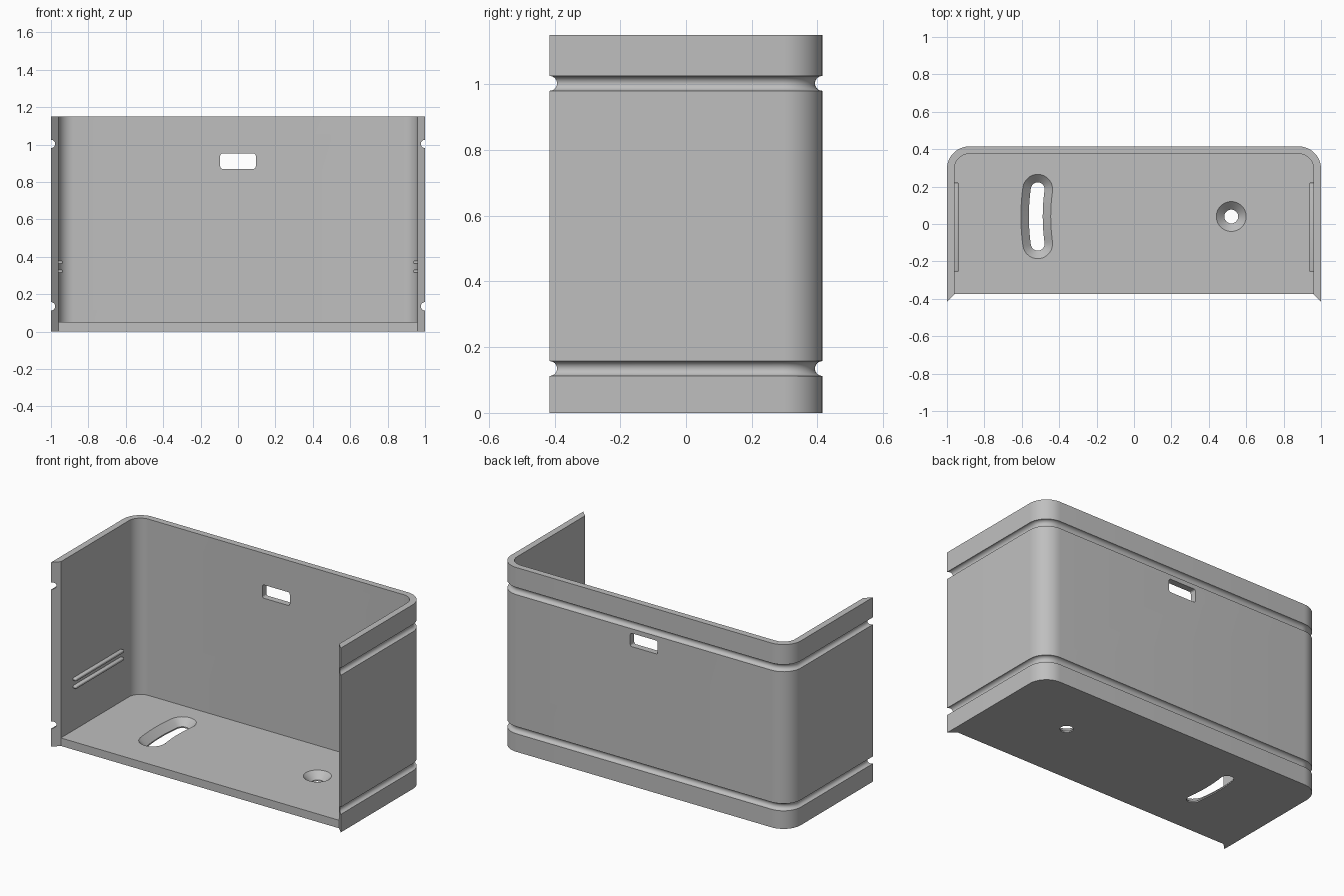
import bpy, bmesh
from math import pi, sin, cos
from mathutils import Vector

if "Cube" in bpy.data.objects:
    bpy.data.objects.remove(bpy.data.objects["Cube"], do_unlink=True)

HALF_X, HALF_Y, HEIGHT = 1.0, 0.415, 1.15
WALL, FLOOR, CORNER = 0.04, 0.05, 0.12
PIVOT = Vector((0.52, 0.04))

grey = bpy.data.materials.new("plain grey")
grey.use_nodes = True
colour = (0.52, 0.52, 0.52, 1)
grey.diffuse_color = colour
grey.node_tree.nodes["Principled BSDF"].inputs["Base Color"].default_value = colour


def loft(name, rings, closed=False):
    """Skin a list of equal rings; cap the ends unless the loft closes on itself."""
    bm = bmesh.new()
    loops = [[bm.verts.new(p) for p in ring] for ring in rings]
    n = len(loops[0])
    for a, b in zip(loops, loops[1:]):
        for i in range(n):
            j = (i + 1) % n
            bm.faces.new((a[i], a[j], b[j], b[i]))
    bm.faces.new(loops[0])
    bm.faces.new(loops[-1])
    bmesh.ops.recalc_face_normals(bm, faces=bm.faces)
    mesh = bpy.data.meshes.new(name)
    bm.to_mesh(mesh)
    bm.free()
    mesh.materials.append(grey)
    obj = bpy.data.objects.new(name, mesh)
    bpy.context.collection.objects.link(obj)
    return obj


def activate(obj):
    bpy.ops.object.select_all(action='DESELECT')
    obj.select_set(True)
    bpy.context.view_layer.objects.active = obj


def apply_modifiers(obj):
    activate(obj)
    for mod in list(obj.modifiers):
        bpy.ops.object.modifier_apply(modifier=mod.name)


def cut(obj, cutter):
    mod = obj.modifiers.new("cut", 'BOOLEAN')
    mod.operation, mod.solver, mod.object = 'DIFFERENCE', 'EXACT', cutter
    cutter.hide_render = True
    apply_modifiers(obj)
    bpy.data.objects.remove(cutter, do_unlink=True)


def bevelled_box(name, centre, size, width):
    bpy.ops.mesh.primitive_cube_add(size=1, location=centre)
    obj = bpy.context.object
    obj.name = name
    obj.scale = size
    bpy.ops.object.transform_apply(location=False, rotation=False, scale=True)
    obj.data.materials.append(grey)
    mod = obj.modifiers.new("bevel", 'BEVEL')
    mod.width, mod.segments = width, 3
    apply_modifiers(obj)
    return obj


# U-shaped outline: each entry is a point and its inward offset direction
path = [(Vector((HALF_X, -HALF_Y)), Vector((-1, 1)))]
for side, start in ((1, 0), (-1, pi / 2)):
    centre = Vector((side * (HALF_X - CORNER), HALF_Y - CORNER))
    for i in range(13):
        a = start + i * pi / 24
        out = Vector((cos(a), sin(a)))
        path.append((centre + out * CORNER, -out))
path.append((Vector((-HALF_X, -HALF_Y)), Vector((1, 1))))

# Wall section: depth and height, with two half-round grooves outside
section = [(0, 0)]
for z in (0.135, 1.003):
    for i in range(13):
        a = -pi / 2 + i * pi / 12
        section.append((0.0225 * cos(a), z + 0.0225 * sin(a)))
section += [(0, HEIGHT), (WALL, HEIGHT), (WALL, 0)]
wall = loft("wall", [[(*(p + d * depth), z) for depth, z in section] for p, d in path])

# Window in the back wall
cut(wall, bevelled_box("window_cutter", (0, HALF_Y - WALL / 2, 0.911), (0.19, 0.2, 0.083), 0.012))

# Floor plate
floor = loft("floor", [[(*(p + d * WALL), z) for p, d in path] for z in (0, FLOOR)])


def round_hole(r):
    return [PIVOT + Vector((cos(i * pi / 24), sin(i * pi / 24))) * r for i in range(48)]


def curved_slot(r, radius=1.045, half=0.14, n=12):
    pts = []
    for turn, reach in ((1, radius + r), (-1, radius - r)):
        for i in range(n):
            a = pi + turn * half * (2 * i / n - 1)
            pts.append(PIVOT + Vector((cos(a), sin(a))) * reach)
        a = pi + turn * half
        mid = PIVOT + Vector((cos(a), sin(a))) * radius
        first = a if turn == 1 else a + pi
        for i in range(n):
            b = first + pi * i / n
            pts.append(mid + Vector((cos(b), sin(b))) * r)
    return pts


# Countersunk openings in the floor
for outline in (round_hole, curved_slot):
    levels = ((0.037, -0.02), (0.037, 0.008), (0.09, 0.06))
    cut(floor, loft("opening_cutter", [[(*p, z) for p in outline(r)] for r, z in levels]))

# Pairs of slim rails inside both side walls
rails = []
for side, label in ((1, "left"), (-1, "right")):
    for z, level in ((0.322, "lower"), (0.37, "upper")):
        rails.append(bevelled_box(f"{label}_{level}_rail", (side * 0.958, -0.017, z),
                                  (0.04, 0.476, 0.018), 0.006))

for obj in [wall, floor] + rails:
    activate(obj)
    bpy.ops.object.shade_smooth_by_angle(angle=pi / 6)
